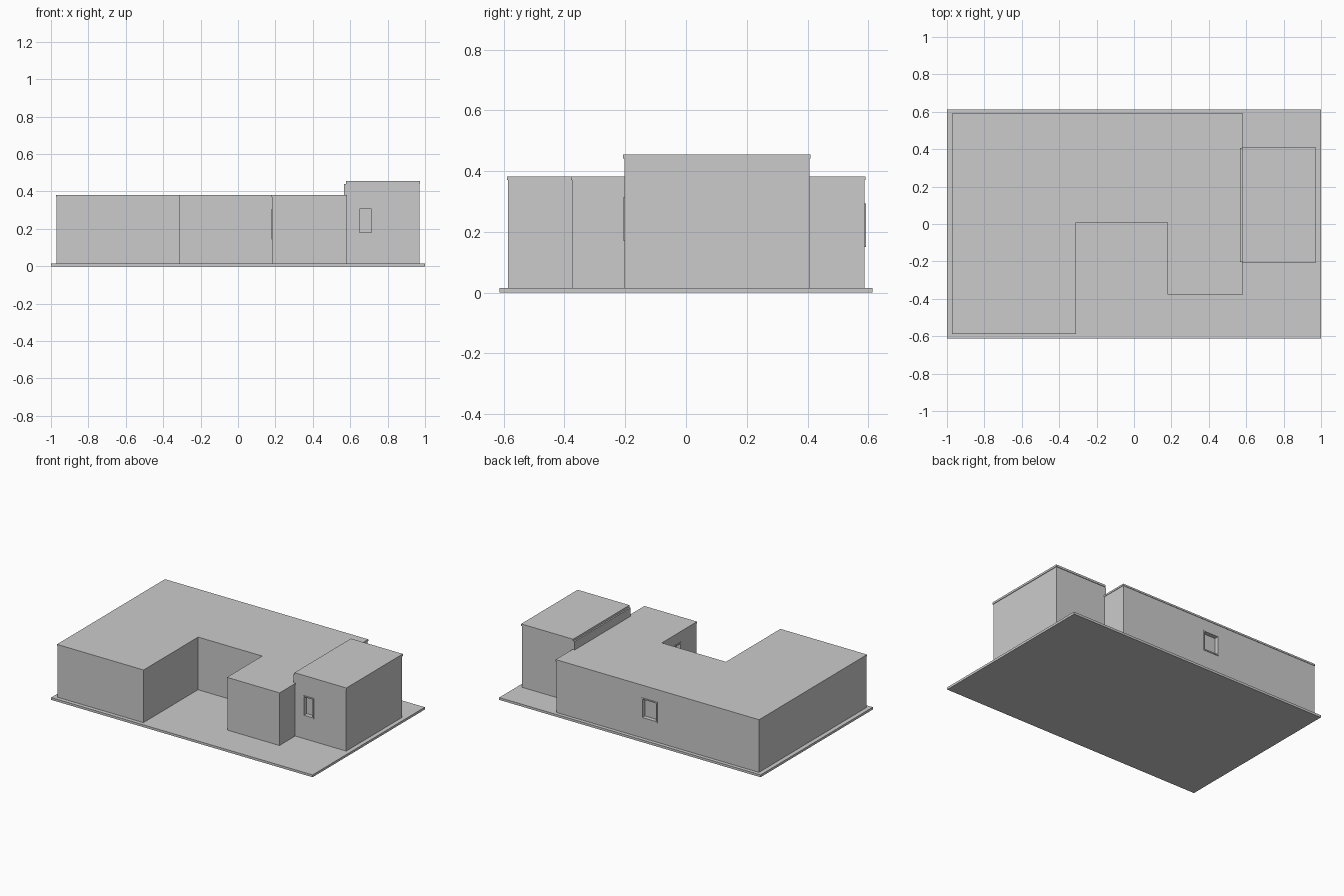
import bpy, bmesh
from mathutils import Vector

if "Cube" in bpy.data.objects:
    bpy.data.objects.remove(bpy.data.objects["Cube"])

grey = bpy.data.materials.new("light grey")
grey.diffuse_color = (0.6, 0.6, 0.6, 1)
grey.use_nodes = True
grey.node_tree.nodes["Principled BSDF"].inputs["Base Color"].default_value = grey.diffuse_color


def prism(name, outline, z0, z1):
    """Extrude a floor-plan outline between two heights."""
    mesh = bpy.data.meshes.new(name)
    bm = bmesh.new()
    base = bm.faces.new([bm.verts.new((x, y, z0)) for x, y in outline])
    top = bmesh.ops.extrude_face_region(bm, geom=[base])["geom"]
    bmesh.ops.translate(bm, vec=(0, 0, z1 - z0),
                        verts=[v for v in top if isinstance(v, bmesh.types.BMVert)])
    bmesh.ops.recalc_face_normals(bm, faces=bm.faces)
    bm.to_mesh(mesh)
    bm.free()
    mesh.materials.append(grey)
    obj = bpy.data.objects.new(name, mesh)
    bpy.context.collection.objects.link(obj)
    return obj


def rect(x0, x1, y0, y1):
    return [(x0, y0), (x1, y0), (x1, y1), (x0, y1)]


def box(name, a, b):
    lo = [min(p) for p in zip(a, b)]
    hi = [max(p) for p in zip(a, b)]
    return prism(name, rect(lo[0], hi[0], lo[1], hi[1]), lo[2], hi[2])


def house_plan(o):
    """U-shaped plan, grown outward by o."""
    return [(-0.97 - o, 0.588 + o), (-0.97 - o, -0.586 - o), (-0.313 + o, -0.586 - o),
            (-0.313 + o, 0.01 - o), (0.183 - o, 0.01 - o), (0.183 - o, -0.375 - o),
            (0.58 + o, -0.375 - o), (0.58 + o, 0.588 + o)]


def window(name, wall, centre, u, out, width, height):
    """Cut a recess in the wall and add a slim raised frame around it."""
    c, u, out, up = Vector(centre), Vector(u), Vector(out), Vector((0, 0, 1))
    w, h, t = width / 2, height / 2, 0.008
    cutter = box(name + "_cutter", c - u * (w - t) - up * (h - t) - out * 0.025,
                 c + u * (w - t) + up * (h - t) + out * 0.02)
    cutter.hide_render = True
    cutter.hide_set(True)
    mod = wall.modifiers.new(name, 'BOOLEAN')
    mod.operation, mod.object, mod.solver = 'DIFFERENCE', cutter, 'EXACT'
    for s, side in ((-1, "first"), (1, "second")):
        box(f"{name}_{side}_jamb", c + u * s * w - up * h - out * 0.02,
            c + u * s * (w - t) + up * h + out * 0.004)
        box(f"{name}_{side}_rail", c - u * (w - t) + up * s * h - out * 0.02,
            c + u * (w - t) + up * s * (h - t) + out * 0.004)


# Ground slab
prism("ground_slab", rect(-1, 1, -0.613, 0.613), 0, 0.016)

# Main house walls and thin overhanging roof
house = prism("house_walls", house_plan(0), 0.016, 0.37)
prism("house_roof", house_plan(0.003), 0.37, 0.382)

# Taller block on the right, its roof set in on the house side
tower = prism("tall_block_walls", rect(0.567, 0.97, -0.203, 0.406), 0.016, 0.441)
prism("tall_block_roof", rect(0.577, 0.974, -0.207, 0.41), 0.441, 0.455)

# Windows
window("tall_block_window", tower, (0.682, -0.203, 0.243), (1, 0, 0), (0, -1, 0), 0.08, 0.142)
window("back_window", house, (-0.132, 0.588, 0.222), (1, 0, 0), (0, 1, 0), 0.12, 0.142)
window("courtyard_window", house, (0.183, -0.138, 0.225), (0, 1, 0), (-1, 0, 0), 0.13, 0.165)
